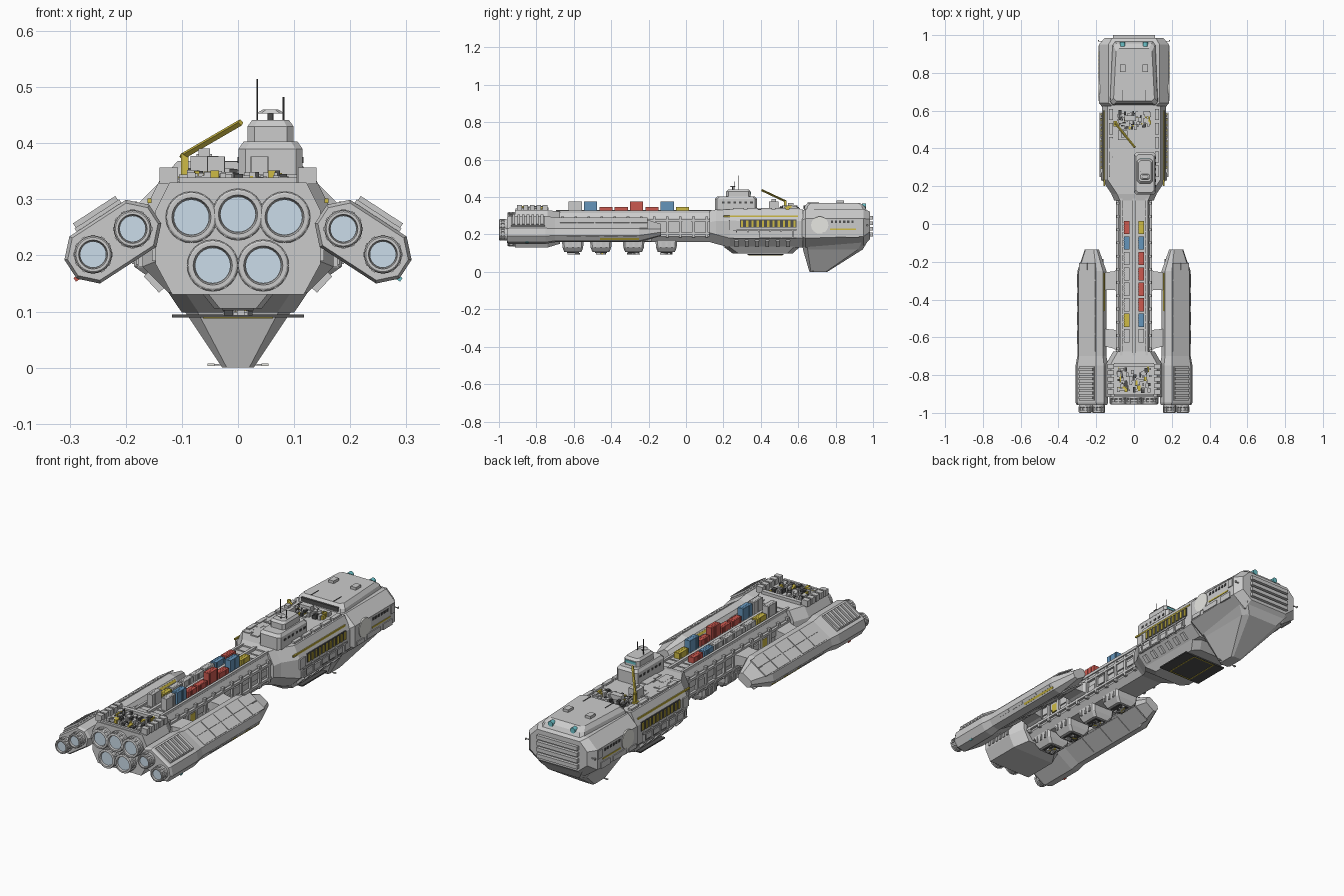
import bpy, bmesh, math, random
from mathutils import Vector, Matrix

if "Cube" in bpy.data.objects:
    bpy.data.objects.remove(bpy.data.objects["Cube"])
random.seed(7)
S = (-1, 1)

def mat(name, c):
    m = bpy.data.materials.new(name)
    m.diffuse_color = (*c, 1)
    m.use_nodes = True
    m.node_tree.nodes["Principled BSDF"].inputs["Base Color"].default_value = m.diffuse_color
    return m
YEL = mat("yellow", (.62, .5, .06)); RED = mat("red", (.6, .1, .08)); BLU = mat("blue", (.13, .3, .5))
DRK = mat("dark", (.08, .08, .08)); GLO = mat("glow", (.6, .72, .82)); TEA = mat("teal", (.15, .55, .6))
WHI = mat("white", (.8, .8, .76))

def finish(name, bm, m):
    bmesh.ops.recalc_face_normals(bm, faces=bm.faces)
    me = bpy.data.meshes.new(name)
    bm.to_mesh(me); bm.free()
    ob = bpy.data.objects.new(name, me)
    bpy.context.collection.objects.link(ob)
    if m: me.materials.append(m)
    return ob

def loft(name, rings, m=None):
    """Skin a row of equal-length point rings and cap both ends."""
    bm = bmesh.new()
    vs = [[bm.verts.new(p) for p in r] for r in rings]
    n = len(vs[0])
    for a, b in zip(vs, vs[1:]):
        for i in range(n):
            bm.faces.new((a[i], a[(i+1) % n], b[(i+1) % n], b[i]))
    bm.faces.new(vs[0]); bm.faces.new(vs[-1])
    return finish(name, bm, m)

def boxes(name, items, m=None):
    """items: (centre, size[, rotation about y])"""
    bm = bmesh.new()
    for it in items:
        r = Matrix.Rotation(it[2] if len(it) > 2 else 0, 4, 'Y')
        bmesh.ops.create_cube(bm, size=1, matrix=Matrix.Translation(it[0]) @ r @ Matrix.Diagonal((*it[1], 1)))
    return finish(name, bm, m)

def rod(name, a, b, r, m=None, seg=12):
    a, b = Vector(a), Vector(b); d = b - a
    bm = bmesh.new()
    bmesh.ops.create_cone(bm, cap_ends=True, segments=seg, radius1=r, radius2=r, depth=d.length,
        matrix=Matrix.Translation((a+b)/2) @ d.to_track_quat('Z', 'Y').to_matrix().to_4x4())
    return finish(name, bm, m)

def octo(y, w, z0, z1, tx, tz, bx, bz):
    half = [(w-bx, z0), (w, z0+bz), (w, z1-tz), (w-tx, z1)]
    return [(x, y, z) for x, z in half] + [(-x, y, z) for x, z in half[::-1]]

def slab(z, x, y0, y1, c, xf=None):
    """Chamfered rectangle at height z; xf is the half width at the y1 end."""
    xf = xf or x
    return [(-x+c, y0, z), (x-c, y0, z), (x, y0+c, z), (xf, y1-c, z),
            (xf-c, y1, z), (-xf+c, y1, z), (-xf, y1-c, z), (-x, y0+c, z)]

def greebles(name, n, x, y0, y1, z, h):
    for part, k, m in (("blocks", n, None), ("dark_blocks", n//2, DRK), ("yellow_blocks", n//4, YEL)):
        it = []
        for _ in range(k):
            hh = random.uniform(.3, 1)*h
            it.append(((random.uniform(-x, x), random.uniform(y0, y1), z+hh/2),
                       (random.uniform(.006, .02), random.uniform(.008, .03), hh)))
        boxes(name+"_"+part, it, m)

# Bow block with chin, roof plate and front grille
loft("bow_hull", [octo(.615, .165, .14, .325, .06, .05, .07, .05), octo(.64, .185, .13, .335, .05, .05, .07, .05),
                  octo(.95, .185, .14, .335, .05, .05, .07, .05), octo(.985, .155, .175, .322, .04, .04, .05, .04)])
loft("bow_chin", [slab(.17, .15, .62, .975, .03), slab(.12, .108, .625, .945, .025), slab(0, .028, .66, .755, .008)])
loft("bow_roof_plate", [slab(.33, .128, .63, .965, .015, .115), slab(.35, .124, .635, .955, .015, .108),
                        slab(.368, .108, .65, .93, .015, .095)])
boxes("bow_grille", [((0, .985, .2+.03*i), (.22, .03, .019)) for i in range(4)])
boxes("bow_roof_hatches", [((s*.06, .825, .373), (.028, .04, .016)) for s in S])
boxes("bow_roof_seams", [((-.06, .68, .368), (.004, .06, .004)), ((.06, .68, .368), (.004, .06, .004)),
                         ((0, .635, .345), (.2, .012, .02))], DRK)
for s in S:
    rod("bow_lamp", (s*.06, .94, .353), (s*.06, .963, .353), .013, TEA)
    rod("bow_side_disc", (s*.18, .715, .25), (s*.188, .715, .25), .046, WHI, 32)
    boxes("bow_side_ports", [((s*.185, .78+.022*i, .268), (.006, .012, .012)) for i in range(6)], DRK)
    boxes("bow_side_stripe", [((s*.185, .84, .228), (.005, .14, .007))], YEL)
    boxes("bow_side_panels", [((s*.185, y, z), (.008, l, h)) for y, z, l, h in
                              ((.68, .195, .06, .02), (.78, .2, .1, .025), (.89, .2, .07, .03), (.93, .26, .03, .04))])
    boxes("bow_marker_light", [((s*.188, .97, .25), (.005, .008, .008)), ((s*.048, .68, .005), (.012, .01, .004))], WHI)
    boxes("bow_light_arm", [((s*.172, .968, .25), (.03, .004, .004)), ((s*.034, .68, .005), (.02, .004, .003))])

# Midship hull, keel and hangar door
MO = (.03, .06, .05, .05)
loft("mid_hull", [octo(.125, .105, .16, .325, *MO), octo(.16, .12, .15, .332, *MO),
                  octo(.235, .17, .13, .333, *MO), octo(.625, .17, .13, .333, *MO)])
loft("mid_keel", [slab(.135, .125, .2, .61, .03), slab(.098, .1, .25, .57, .03)])
boxes("hangar_door", [((0, .425, .092), (.236, .19, .006))], DRK)
boxes("hangar_outline", [((s*.06, .425, .091), (.005, .18, .007)) for s in S] +
      [((0, .425+s*.088, .091), (.12, .005, .007)) for s in S], YEL)
for s in S:
    boxes("mid_yellow_stripe", [((s*.158, .4, .297), (.007, .4, .008))], YEL)
    boxes("mid_gallery", [((s*.17, .44, .258), (.006, .3, .042))], DRK)
    boxes("mid_gallery_posts", [((s*.173, .3+.028*i, .258), (.008, .012, .036)) for i in range(11)], YEL)
    boxes("mid_side_armour", [((s*.172, .32, .195), (.01, .14, .03)), ((s*.172, .48, .2), (.01, .16, .025)),
                              ((s*.172, .25, .25), (.008, .04, .05))])
    boxes("mid_side_rail", [((s*.18, .42, .225), (.004, .34, .008)), ((s*.18, .42, .182), (.004, .34, .006))] +
          [((s*.175, .27+.06*i, .203), (.012, .008, .05)) for i in range(6)])
    boxes("mid_lower_ribs", [((s*.147, .27+.055*i, .155), (.02, .02, .04), s*.75) for i in range(6)])
boxes("mid_deck_panels", [((random.uniform(-.12, .0), random.uniform(.24, .48), .334),
      (random.uniform(.02, .05), random.uniform(.03, .09), random.uniform(.004, .012))) for _ in range(18)] +
      [((s*.122, .28+.075*i, .336), (.02, .06, .012)) for s in S for i in range(5)])
greebles("mid_deck", 40, .085, .51, .59, .331, .025)
boxes("deck_machinery", [((-.06, .47, .355), (.05, .05, .045)), ((-.06, .47, .383), (.02, .025, .015)),
                         ((-.02, .56, .35), (.06, .03, .035))])

# Bridge tower with mast gear
loft("tower_base", [slab(.33, .057, .155, .38, .012), slab(.39, .057, .155, .38, .012), slab(.403, .048, .168, .368, .012)]).location.x = .058
loft("tower_cabin", [slab(.4, .041, .215, .345, .012), slab(.43, .041, .215, .345, .012), slab(.441, .033, .225, .335, .01)]).location.x = .058
boxes("tower_window", [((.058, .345, .421), (.055, .006, .012))], TEA)
boxes("tower_side_ports", [((.058+s*.057, .2+.03*i, .37), (.004, .014, .01)) for s in S for i in range(6)], DRK)
rod("radar_post", (.058, .25, .44), (.058, .25, .456), .005, DRK)
loft("radar_dish", [slab(.453, .025, .235, .265, .008), slab(.46, .014, .24, .26, .006)])\
    .location.x = .058
rod("tall_aerial", (.034, .28, .435), (.034, .28, .514), .0017, DRK, 6)
rod("short_aerial", (.081, .26, .435), (.081, .26, .482), .0017, DRK, 6)

# Deck crane
boxes("crane_post", [((-.095, .53, .357), (.014, .014, .05)), ((-.095, .53, .336), (.028, .028, .01))], YEL)
rod("crane_arm", (-.1, .535, .376), (.005, .405, .437), .006, YEL, 4)

# Spine, rails and ribs
loft("spine", [octo(y, .082, .16, .318, .015, .03, .025, .03) for y in (-.7, .14)])
boxes("spine_centre_rail", [((0, -.28, .322), (.014, .83, .018))])
for s in S:
    boxes("spine_edge_rails", [((s*.068, -.28, .321), (.012, .83, .014)), ((s*.088, -.28, .275), (.012, .83, .012)),
                               ((s*.088, -.28, .205), (.012, .83, .012))])
    boxes("spine_ribs", [((s*.086, -.66+.07*i, .24), (.014, .014, .11)) for i in range(12)])
    boxes("spine_panels", [((s*.084, -.625+.07*i, random.choice((.225, .24, .255))), (.01, .045, random.uniform(.02, .05)))
                           for i in range(11)])
    boxes("spine_yellow_hatch", [((s*.084, -.47, .24), (.013, .05, .04))], YEL)
boxes("spine_deck_ties", [((0, -.64+.04*i, .318), (.14, .006, .006)) for i in range(19)])

# Deck containers
ROWS = {-.039: "rb gg y  g".replace("  ", " "), .038: "ybrrrrbg"}
COL = {"r": RED, "b": BLU, "y": YEL, "g": None}
TALL = (.03, .06, .03, .06, .03, .03, .06, .06)
for x, row in ROWS.items():
    for i, c in enumerate(row[:8]):
        if c == " ":
            c = "g"
        h = TALL[i] if x > 0 else (.03, .03, .03, .03, .03, .03, .03, .06)[i]
        y = -.018-.082*i
        boxes("container", [((x, y, .316+h/2), (.03, .07, h))], COL[c])
        boxes("container_ribs", [((x, y-.025+.0125*k, .316+h/2), (.032, .003, h+.001)) for k in range(5)], COL[c])

# Underslung cargo pods
for y in (-.605, -.455, -.28, -.105):
    loft("cargo_pod", [slab(.165, .065, y-.058, y+.058, .01), slab(.13, .062, y-.055, y+.055, .01),
                       slab(.105, .042, y-.045, y+.045, .01)])
    boxes("pod_frame", [((s*.064, y+.03*k, .145), (.008, .01, .03)) for s in S for k in (-1, 0, 1)])
    boxes("pod_bay", [((0, y, .104), (.056, .065, .004))], DRK)
    greebles("pod_gear", 8, .02, y-.025, y+.025, .093, .012)

# Engine block
EO = (.025, .05, .03, .055)
loft("engine_block", [octo(-.915, .147, .13, .33, *EO), octo(-.74, .147, .13, .33, *EO), octo(-.675, .11, .15, .322, *EO)])
boxes("engine_roof_boxes", [((s*.123, -.89+.034*i, .342), (.033, .025, .03)) for s in S for i in range(5)])
boxes("engine_roof_wall", [((0, -.745, .335), (.21, .02, .018)), ((0, -.905, .333), (.21, .012, .012))])
greebles("engine_roof", 50, .088, -.885, -.765, .327, .025)
for s in S:
    boxes("engine_side_fins", [((s*.148, -.88+.026*i, .23), (.01, .012, .08)) for i in range(6)])

# Thruster nozzle: collar, throat, ribs and glowing core
def thruster(x, z, r, y):
    prof = ((.85, .06), (1, .045), (1, .03), (.9, .026), (.9, .014), (.97, .012), (.97, .002), (.9, 0), (.76, 0), (.7, .012))
    A = [math.tau*i/24 for i in range(24)]
    loft("thruster_nozzle", [[(x+r*k*math.cos(a), y+d, z+r*k*math.sin(a)) for a in A] for k, d in prof])
    rod("thruster_glow", (x, y+.02, z), (x, y+.008, z), r*.69, GLO, 24)
    boxes("thruster_ribs", [((x+r*.93*math.cos(a), y+.02, z+r*.93*math.sin(a)), (.007, .028, .007), -a) for a in A[::2]])
for x, z in ((-.083, .268), (0, .273), (.083, .268), (-.045, .182), (.045, .182)):
    thruster(x, z, .046, -.955)

# Side nacelles, tilted outward and down
T = math.radians(33)
def nac(s, u, v, y):
    return (s*(.223+u*math.cos(T)+v*math.sin(T)), y, .2245-u*math.sin(T)+v*math.cos(T))
def nring(s, y, hu, hv, c):
    q = [(hu-c, hv), (hu, hv-c), (hu, c-hv), (hu-c, -hv)]
    return [nac(s, u, v, y) for u, v in q + [(-u, -v) for u, v in q]]
for s in S:
    loft("nacelle", [nring(s, -.958, .085, .045, .028), nring(s, -.945, .09, .05, .03), nring(s, -.75, .09, .05, .03),
                     nring(s, -.7, .081, .043, .026), nring(s, -.25, .081, .043, .026), nring(s, -.135, .038, .022, .012)])
    nb = lambda u, v, y, size: (nac(s, u, v, y), size, s*T)
    boxes("nacelle_roof_plates", [nb(u, .043, -.63+.095*i, (.048, .088, .006)) for i in range(5) for u in (-.026, .026)])
    boxes("nacelle_louvre_bed", [nb(-.003, .05, -.845, (.095, .18, .014))])
    boxes("nacelle_louvres", [nb(-.003, .058, -.92+.025*i, (.09, .014, .016)) for i in range(7)])
    boxes("nacelle_belly_plates", [nb(0, -.043, -.63+.13*i, (.09, .11, .006)) for i in range(4)])
    boxes("nacelle_stripe", [nb(.081, -.004, -.355, (.004, .21, .01)), nb(-.081, .004, -.36, (.004, .2, .012))], YEL)
    boxes("nacelle_side_panels", [nb(.081, .008, -.6+.1*i, (.006, .07, .012)) for i in range(4)])
    boxes("nacelle_light", [nb(.09, -.02, -.85, (.008, .015, .008))], RED if s < 0 else TEA)
    for u in (-.042, .042):
        p = nac(s, u, 0, 0)
        thruster(p[0], p[2], .034, -1)
    # Struts joining nacelle to spine
    for y in (-.3, -.61):
        k = .03 if y < -.5 else -.01
        loft("nacelle_strut", [[(s*x, y+d-h, z0), (s*x, y+d+h, z0), (s*x, y+d+h, z1), (s*x, y+d-h, z1)]
             for x, d, h, z0, z1 in ((.07, -k, .065, .205, .275), (.105, 0, .05, .22, .27), (.175, k*.4, .045, .225, .265))])
